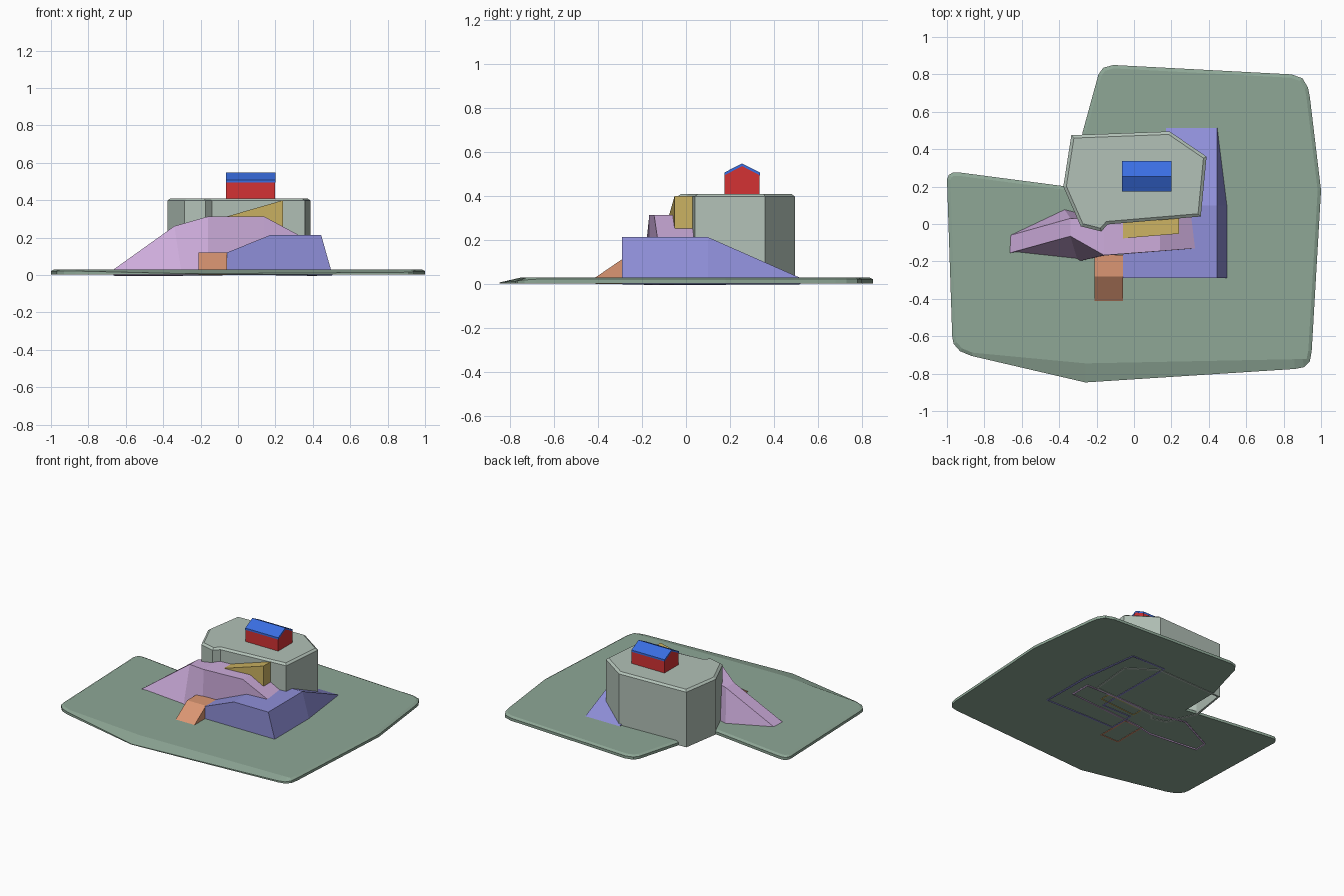
import bpy
from mathutils import Vector

if "Cube" in bpy.data.objects:
    bpy.data.objects.remove(bpy.data.objects["Cube"])


def colour(name, r, g, b):
    m = bpy.data.materials.new(name)
    m.diffuse_color = [((c / 255 + 0.055) / 1.055) ** 2.4 for c in (r, g, b)] + [1]
    m.use_nodes = True
    m.node_tree.nodes["Principled BSDF"].inputs["Base Color"].default_value = m.diffuse_color
    return m


SAGE = colour("sage green", 142, 167, 150)
STONE = colour("pale stone", 178, 193, 183)
LILAC = colour("lilac", 205, 172, 219)
PERI = colour("periwinkle", 143, 143, 216)
ORANGE = colour("orange clay", 219, 150, 115)
SAND = colour("sand yellow", 203, 178, 98)
RED = colour("red", 212, 50, 52)
BLUE = colour("roof blue", 58, 110, 226)


def build(name, verts, faces, mat):
    me = bpy.data.meshes.new(name)
    me.from_pydata(verts, [], faces)
    me.materials.append(mat)
    ob = bpy.data.objects.new(name, me)
    bpy.context.collection.objects.link(ob)
    return ob


def loft(name, rings, mat, caps=None, bottom=False, wall=0):
    """Join counter-clockwise rings; cap the top, and give open shells a wall."""
    n = len(rings[0])
    verts = [p for r in rings for p in r]
    faces = [(k * n + i, k * n + (i + 1) % n, (k + 1) * n + (i + 1) % n, (k + 1) * n + i)
             for k in range(len(rings) - 1) for i in range(n)]
    top = (len(rings) - 1) * n
    faces += [[top + i for i in c] for c in (caps or [range(n)])]
    if bottom:
        faces.append(list(range(n))[::-1])
    ob = build(name, verts, faces, mat)
    if wall:
        s = ob.modifiers.new("wall", "SOLIDIFY")
        s.thickness, s.offset = wall, -1
    return ob


def inset(pts, d):
    """Move a counter-clockwise outline inwards by d."""
    out = []
    for i, p in enumerate(pts):
        a, b, c = Vector(pts[i - 1]), Vector(p), Vector(pts[(i + 1) % len(pts)])
        e, f = (b - a).normalized(), (c - b).normalized()
        n1, n2 = Vector((-e.y, e.x)), Vector((-f.y, f.x))
        q = b + (n1 + n2) * d / (1 + n1.dot(n2))
        out.append((q.x, q.y))
    return out


def at(pts, z):
    return [(x, y, z) for x, y in pts]


# Ground plate: rounded corners, notch at the back left, front edge sloping down
plate = [(-1, 0.24), (-0.99, 0.262), (-0.97, 0.275), (-0.93, 0.275), (-0.28, 0.19),
         (-0.275, 0.49), (-0.19, 0.80), (-0.165, 0.835), (-0.11, 0.85), (0.84, 0.80),
         (0.90, 0.78), (0.93, 0.73), (0.94, 0.68), (1, 0.18), (0.95, -0.68),
         (0.94, -0.735), (0.91, -0.765), (0.86, -0.775), (-0.26, -0.847),
         (-0.87, -0.705), (-0.93, -0.68), (-0.965, -0.64), (-0.972, -0.6)][::-1]
edge = [(x, y, 0.022 if y > -0.7 else 0.022 - (-0.7 - y) * 0.1) for x, y in plate]
crown = [(x, max(y, -0.74 + 0.02 * x), 0.031) for x, y in inset(plate, 0.018)]
loft("ground_plate", [at(plate, 0.003), edge, crown], SAGE, bottom=True)

# Cliff with a narrow chamfer round the top
cliff = [(-0.378, 0.20), (-0.335, 0.475), (0.19, 0.495), (0.388, 0.36), (0.357, 0.04),
         (-0.14, -0.002), (-0.175, -0.04), (-0.285, -0.012)][::-1]
loft("cliff", [at(cliff, 0), at(cliff, 0.398), at(inset(cliff, 0.016), 0.41)],
     STONE, wall=0.016)

# L-shaped lower terrace with ramps at the left and the back
base = [(-0.06, -0.29), (0.17, -0.29), (0.505, -0.29), (0.505, 0.10), (0.445, 0.52),
        (0.17, 0.52), (0.17, 0.10), (0.17, -0.10), (-0.06, -0.10)]
top = [(-0.06, -0.29, 0.12), (0.17, -0.29, 0.213), (0.445, -0.29, 0.213),
       (0.445, 0.10, 0.213), (0.445, 0.52, 0.028), (0.17, 0.52, 0.028),
       (0.17, 0.10, 0.213), (0.17, -0.10, 0.213), (-0.06, -0.10, 0.12)]
loft("lower_terrace", [at(base, 0), top], PERI,
     [(0, 1, 7, 8), (1, 2, 3, 6, 7), (3, 4, 5, 6)], wall=0.013)

# Long upper ramp, climbing from the left and dropping onto the terrace
base = [(-0.667, -0.16), (-0.30, -0.20), (-0.16, -0.17), (0.14, -0.147), (0.43, -0.12),
        (0.43, 0.035), (0.14, 0.04), (-0.16, 0.03), (-0.375, 0.083), (-0.662, -0.06)]
top = [(-0.665, -0.155, 0.03), (-0.34, -0.065, 0.262), (-0.16, -0.167, 0.313),
       (0.14, -0.145, 0.313), (0.33, -0.13, 0.211), (0.31, 0.035, 0.211),
       (0.14, 0.04, 0.313), (-0.16, 0.03, 0.313), (-0.34, 0.03, 0.262),
       (-0.66, -0.06, 0.03)]
loft("upper_ramp", [at(base, 0), top], LILAC,
     [(i, i + 1, 8 - i, 9 - i) for i in range(4)], wall=0.012)

# Short front ramp with a flat landing
base = [(-0.21, -0.412), (-0.06, -0.412), (-0.06, -0.28), (-0.06, -0.165),
        (-0.21, -0.165), (-0.21, -0.28)]
top = [(x, y, z) for (x, y), z in zip(base, (0.03, 0.03, 0.12, 0.12, 0.12, 0.12))]
loft("front_ramp", [at(base, 0), top], ORANGE, [(0, 1, 2, 5), (5, 2, 3, 4)], wall=0.012)

# Wedge leading up to the cliff top
base = [(-0.06, -0.077), (0.24, -0.052), (0.24, 0.03), (-0.06, 0.01)]
top = [(x, y, 0.313 if x < 0 else 0.4) for x, y in base]
loft("cliff_wedge", [at(base, 0), top], SAND, wall=0.01)


def extrude_x(name, profile, x0, x1, mat, split):
    """Prism along x from a (y, z) profile; split lists the end faces."""
    n = len(profile)
    verts = [(x, y, z) for x in (x0, x1) for y, z in profile]
    faces = [(i, n + i, n + (i + 1) % n, (i + 1) % n)[::-1] for i in range(n)]
    faces += [list(f)[::-1] for f in split] + [[n + i for i in f] for f in split]
    ob = build(name, verts, faces, mat)
    for f in ob.data.polygons[:n]:
        f.flip()
    return ob


# House on the cliff: gabled body and thin pitched roof
extrude_x("house_body", [(0.175, 0.405), (0.335, 0.405), (0.335, 0.497), (0.255, 0.537),
                         (0.175, 0.497)], -0.063, 0.199, RED, [range(5)])
extrude_x("house_roof", [(0.174, 0.494), (0.255, 0.536), (0.336, 0.494), (0.336, 0.507),
                         (0.255, 0.548), (0.174, 0.507)], -0.064, 0.2, BLUE,
          [(0, 1, 4, 5), (1, 2, 3, 4)])
